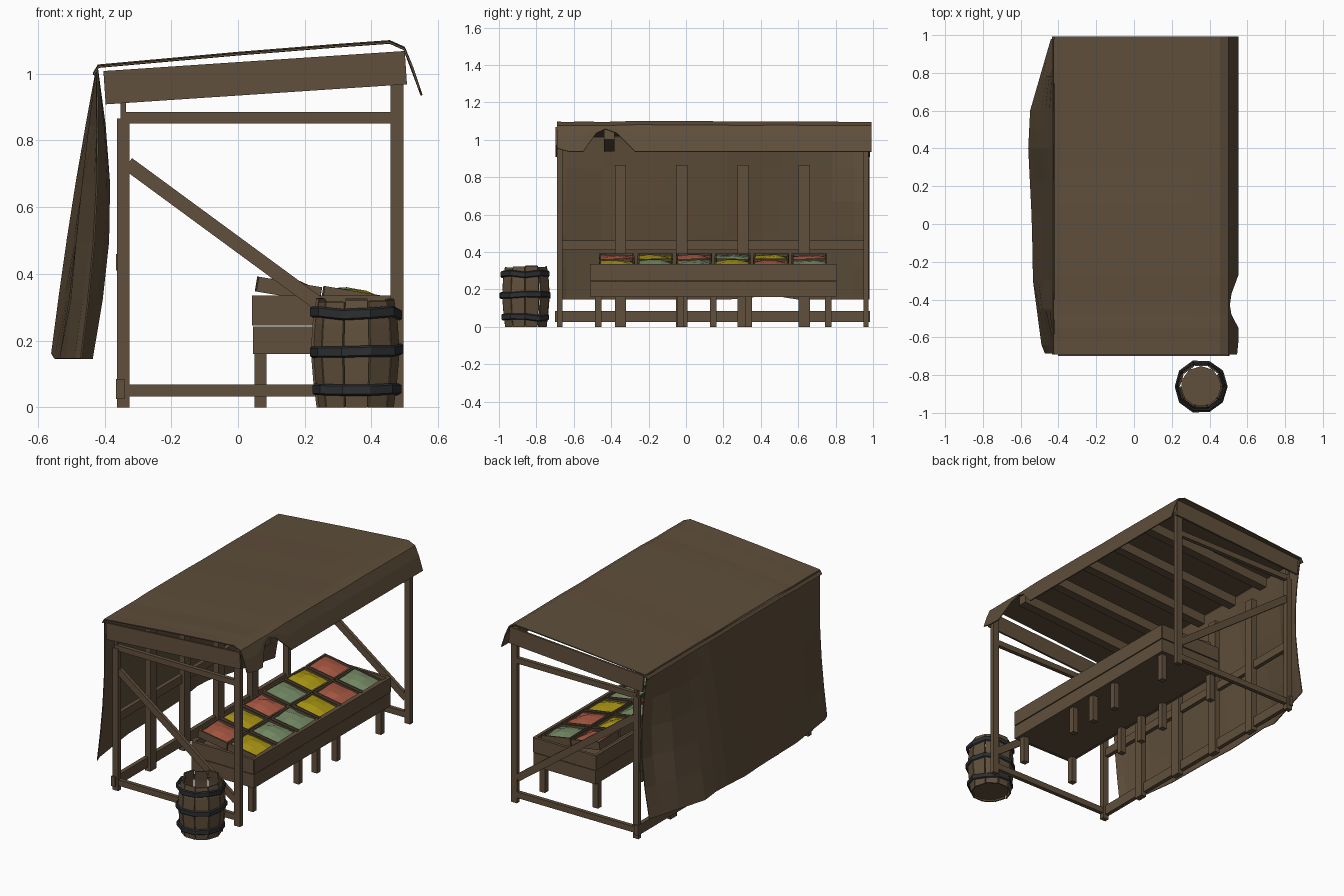
import bpy, bmesh, math, random
from mathutils import Matrix, Vector

random.seed(4)
if "Cube" in bpy.data.objects:
    bpy.data.objects.remove(bpy.data.objects["Cube"])


def material(name, r, g, b):
    m = bpy.data.materials.new(name)
    m.use_nodes = True
    m.diffuse_color = (r, g, b, 1)
    m.node_tree.nodes["Principled BSDF"].inputs["Base Color"].default_value = (r, g, b, 1)
    return m


wood = material("brown wood", .119, .08, .045)
canvas = material("brown canvas", .112, .076, .043)
iron = material("dark iron", .026, .028, .031)
red = material("red cloth", .40, .098, .056)
yellow = material("yellow cloth", .40, .305, .006)
green = material("green cloth", .18, .26, .135)


def finish(name, bm, mat, matrix=None):
    bmesh.ops.recalc_face_normals(bm, faces=bm.faces)
    me = bpy.data.meshes.new(name)
    bm.to_mesh(me)
    bm.free()
    me.materials.append(mat)
    ob = bpy.data.objects.new(name, me)
    bpy.context.collection.objects.link(ob)
    if matrix:
        ob.matrix_world = matrix
    return ob


def add_box(bm, lo, hi):
    lo, hi = Vector(lo), Vector(hi)
    bmesh.ops.create_cube(bm, size=1, matrix=Matrix.Translation((lo + hi) / 2) @ Matrix.Diagonal((*(hi - lo), 1)))


def box(name, lo, hi, mat=wood):
    bm = bmesh.new()
    add_box(bm, lo, hi)
    return finish(name, bm, mat)


def beam(name, p, q, depth, height):
    """Timber lying in an x-z plane from p to q."""
    p, q = Vector(p), Vector(q)
    d = q - p
    turn = Matrix.Rotation(-math.atan2(d.z, d.x), 4, 'Y')
    bm = bmesh.new()
    bmesh.ops.create_cube(bm, size=1, matrix=Matrix.Translation((p + q) / 2) @ turn
                          @ Matrix.Diagonal((d.length, depth, height, 1)))
    return finish(name, bm, wood)


def sheet(name, rows, mat, thick=0.0, matrix=None):
    """Cloth surface through equal rows of points."""
    bm = bmesh.new()
    vs = [[bm.verts.new(p) for p in row] for row in rows]
    for a, b in zip(vs, vs[1:]):
        for i in range(len(a) - 1):
            bm.faces.new((a[i], a[i + 1], b[i + 1], b[i]))
    ob = finish(name, bm, mat, matrix)
    if thick:
        ob.modifiers.new("thickness", 'SOLIDIFY').thickness = thick
    return ob


def lerp_table(table, v):
    for (a, fa), (b, fb) in zip(table, table[1:]):
        if v <= b:
            return fa + (fb - fa) * max(0, v - a) / (b - a)
    return table[-1][1]


# End frames: posts, rails, diagonal brace and sloping end board
Y0, Y1 = -.675, .962
for side, y in (("right", Y0), ("left", Y1)):
    out = -1 if y < 0 else 1
    box(f"front_post_{side}", (.457, y - .014, 0), (.496, y + .014, 1.06))
    box(f"back_post_{side}", (-.362, y - .014, 0), (-.325, y + .014, .865))
    box(f"back_post_tip_{side}", (-.352, y - .01, .865), (-.335, y + .01, .99))
    beam(f"top_rail_{side}", (-.35, y, .868), (.46, y, .868), .024, .034)
    beam(f"bottom_rail_{side}", (-.33, y, .05), (.46, y, .05), .024, .036)
    beam(f"diagonal_brace_{side}", (-.33, y, .73), (.46, y, .15), .02, .042)
    beam(f"end_board_{side}", (-.40, y + out * .017, .958), (.503, y + out * .017, 1.018), .012, .10)

# Roof rafters
for i in range(5):
    y = -.41 + .275 * i
    beam(f"rafter_{i + 1}", (-.39, y, .968), (.49, y, 1.03), .055, .06)

# Back wall frame
for i in range(4):
    y = -.35 + .3275 * i
    box(f"wall_post_{i + 1}", (-.36, y - .03, 0), (-.325, y + .03, .865))
box("wall_middle_rail", (-.365, -.68, .41), (-.34, .965, .46))
box("wall_bottom_rail", (-.365, -.70, .025), (-.34, .985, .085))

# Canvas roof with a front flap that has one torn notch
flap_length = [(-.7, .85), (-.62, 1), (-.55, 1), (-.48, .3), (-.43, .14), (-.37, .3), (-.27, 1), (1, 1)]
slope = [(-.435, 1.0), (-.42, 1.025), (0, 1.063), (.30, 1.087), (.455, 1.098), (.50, 1.078)]
ys = [-.69, -.62, -.55, -.48, -.43, -.37, -.27, -.1, .1, .3, .5, .7, .85, .992]
rows = []
for y in ys:
    s = lerp_table(flap_length, y)
    wob = random.uniform(-.003, .003)
    row = [(x, y, z + wob) for x, z in slope]
    row += [(.50 + .026 * s, y, 1.078 - .06 * s), (.50 + .053 * s, y, 1.078 - .142 * s)]
    rows.append(row)
sheet("roof_canvas", rows, canvas, .006)

# Canvas back wall, flaring outward and pinched at its ends
wall_foot = [(-.69, -.47), (-.64, -.49), (-.3, -.535), (0, -.54), (.4, -.56), (.6, -.55), (.98, -.44)]
rows = []
for y in [-.685, -.64, -.45, -.3, -.12, .05, .22, .4, .5, .6, .78, .9, .98]:
    foot = lerp_table(wall_foot, y)
    pinch = .045 if y > .85 else .02 if y < -.6 else random.uniform(-.012, .012)
    hem = .162 if .35 < y < .55 else .146
    row = []
    for k in range(6):
        t = k / 5
        x = -.425 + (foot + .425) * t + pinch * math.sin(math.pi * t)
        row.append((x, y, 1.02 + (hem - 1.02) * t))
    rows.append(row)
sheet("back_wall_canvas", rows, canvas, .005)

# Display table: planked sides, floor and legs
TX0, TX1, TY0, TY1 = .045, .465, -.51, .805
for n, (z0, z1) in enumerate(((.16, .242), (.246, .335))):
    j = .003 * n
    box(f"table_front_plank_{n + 1}", (TX1 - .015, TY0, z0), (TX1 + j, TY1, z1))
    box(f"table_back_plank_{n + 1}", (TX0 - j, TY0, z0), (TX0 + .015, TY1, z1))
    box(f"table_right_plank_{n + 1}", (TX0, TY0 - j, z0), (TX1, TY0 + .015, z1))
    box(f"table_left_plank_{n + 1}", (TX0, TY1 - .015, z0), (TX1, TY1 + j, z1))
box("table_floor", (TX0 + .01, TY0 + .01, .162), (TX1 - .01, TY1 - .01, .175))
box("table_shelf", (TX0 + .01, TY0 + .01, .285), (TX1 - .01, TY1 - .01, .295))
for row_name, x in (("back", .067), ("front", .425)):
    for i, y in enumerate((-.47, -.03, .145, .335, .76)):
        box(f"table_leg_{row_name}_{i + 1}", (x - .018, y - .017, 0), (x + .018, y + .017, .17))

# Tilted crates filled with coloured cloth
fills = {"back": (.155, .376, (red, yellow, red, green, yellow, red)),
         "front": (.353, .348, (yellow, green, green, yellow, red, green))}
hx, hy, deep, wall = .096, .094, .045, .009
for row_name, (cx, cz, colours) in fills.items():
    for i, colour in enumerate(colours):
        spin = Matrix.Rotation(random.uniform(-.03, .03), 4, 'Z')
        place = Matrix.Translation((cx, -.37 + .206 * i, cz)) @ Matrix.Rotation(.165, 4, 'Y') @ spin
        bm = bmesh.new()
        for s in (-1, 1):
            xs, yw = sorted((s * hx, s * (hx - wall))), sorted((s * hy, s * (hy - wall)))
            add_box(bm, (xs[0], -hy, -deep), (xs[1], hy, 0))
            add_box(bm, (-hx, yw[0], -deep), (hx, yw[1], 0))
        add_box(bm, (-hx, -hy, -deep), (hx, hy, -deep + .006))
        finish(f"crate_{row_name}_{i + 1}", bm, wood, place)
        rows = []
        for a in range(4):
            u = a / 1.5 - 1
            rows.append([(u * (hx - wall), v * (hy - wall),
                          -.010 + (.014 if max(abs(u), abs(v)) < .9 else 0) + random.uniform(-.004, .004))
                         for v in (-1, -.33, .33, 1)])
        sheet(f"cloth_{row_name}_{i + 1}", rows, colour, 0, place)

# Barrel: bulging staves, floor and three rough iron hoops
BX, BY, SIDES = .355, -.86, 10
bulge = [(0, .112), (.08, .122), (.165, .129), (.25, .124), (.325, .113)]


def polar(angle, r, z):
    return (BX + r * math.cos(angle), BY + r * math.sin(angle), z)


step = 2 * math.pi / SIDES
for i in range(SIDES):
    top = random.uniform(-.012, .003)
    a0, a1 = (i + .03) * step, (i + .97) * step
    rows = [[polar(a, r, z + (top if z > .3 else 0)) for a in (a0, a1)] for z, r in bulge]
    sheet(f"barrel_stave_{i + 1}", rows, wood, .008)
bm = bmesh.new()
bmesh.ops.create_circle(bm, cap_ends=True, segments=SIDES, radius=.108,
                        matrix=Matrix.Translation((BX, BY, .012)))
finish("barrel_floor", bm, wood)
for name, z, r in (("lower", .05, .130), ("middle", .17, .139), ("upper", .282, .134)):
    section = ((-.004, -.017), (.003, -.012), (.003, .012), (-.004, .017), (-.012, 0))
    bm = bmesh.new()
    rings = []
    for i in range(SIDES):
        dz, dr = random.uniform(-.006, .006), random.uniform(-.003, .003)
        rings.append([bm.verts.new(polar(i * step, r + dr + a, z + dz + b)) for a, b in section])
    for i in range(SIDES):
        p, q = rings[i], rings[(i + 1) % SIDES]
        for k in range(len(section)):
            n = (k + 1) % len(section)
            bm.faces.new((p[k], p[n], q[n], q[k]))
    finish(f"barrel_hoop_{name}", bm, iron)
